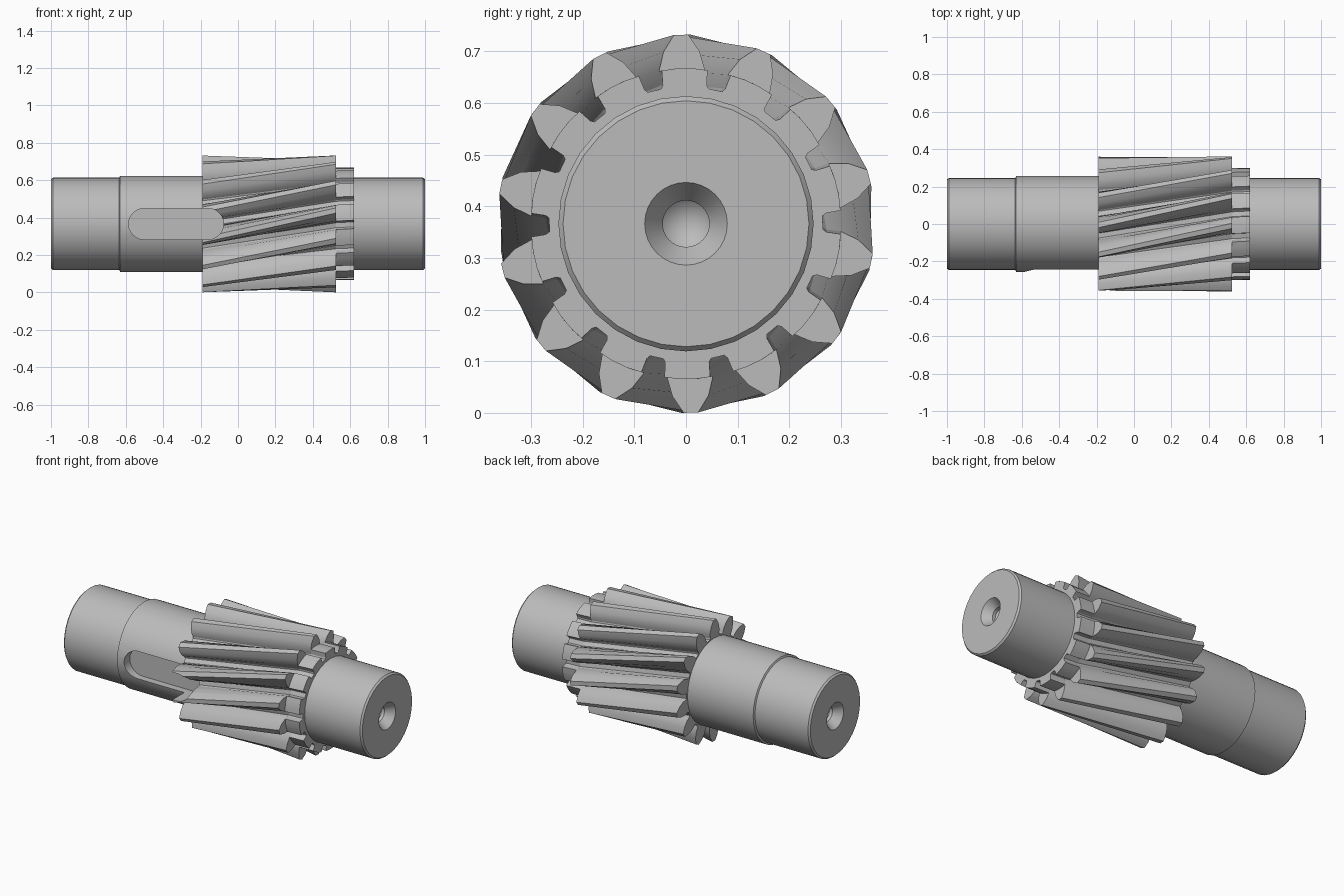
import bpy, bmesh, math
from mathutils import Matrix

cube = bpy.data.objects.get("Cube")
if cube:
    bpy.data.objects.remove(cube, do_unlink=True)

AXIS = 0.366      # height of the shaft axis
TEETH = 14
SIDES = 32

steel = bpy.data.materials.new("steel grey")
steel.use_nodes = True
steel.diffuse_color = (0.5, 0.5, 0.5, 1)
bsdf = next(n for n in steel.node_tree.nodes if n.type == 'BSDF_PRINCIPLED')
bsdf.inputs["Base Color"].default_value = steel.diffuse_color


def finish(bm, name):
    bmesh.ops.remove_doubles(bm, verts=bm.verts, dist=1e-5)
    bmesh.ops.recalc_face_normals(bm, faces=bm.faces)
    bmesh.ops.translate(bm, verts=bm.verts, vec=(0, 0, AXIS))
    mesh = bpy.data.meshes.new(name)
    bm.to_mesh(mesh)
    bm.free()
    mesh.materials.append(steel)
    obj = bpy.data.objects.new(name, mesh)
    bpy.context.collection.objects.link(obj)
    return obj


def lathe(profile, name):
    """Turn (x, radius) points about the x axis."""
    bm = bmesh.new()
    vs = [bm.verts.new((x, 0, r)) for x, r in profile]
    es = [bm.edges.new(pair) for pair in zip(vs, vs[1:])]
    bmesh.ops.spin(bm, geom=vs + es, cent=(0, 0, 0), axis=(1, 0, 0),
                   angle=math.tau, steps=SIDES, use_duplicate=False)
    bmesh.ops.dissolve_degenerate(bm, dist=1e-5, edges=bm.edges)
    return finish(bm, name)


def toothed(name, flank, stations):
    """Loft a toothed outline through (x, angle) stations."""
    half = [(r, -a) for r, a in flank] + [(r, a) for r, a in reversed(flank)]
    bm = bmesh.new()
    rings = []
    for x, turn in stations:
        ring = []
        for i in range(TEETH):
            for r, a in half:
                t = math.radians(turn + a + i * 360 / TEETH)
                ring.append(bm.verts.new((x, r * math.sin(t), r * math.cos(t))))
        rings.append(ring)
    for lo, hi in zip(rings, rings[1:]):
        for i in range(len(lo)):
            j = (i + 1) % len(lo)
            bm.faces.new((lo[i], lo[j], hi[j], hi[i]))
    bm.faces.new(rings[0])
    bm.faces.new(rings[-1])
    return finish(bm, name)


# Shaft with chamfered ends, shoulder and a centre-drilled hole at each end
hole = [(0.89, 0), (0.93, 0.045), (0.95, 0.045), (1, 0.08)]
end = hole + [(1, 0.238), (0.99, 0.247)]
left_end = [(-x, r) for x, r in end]
shaft = lathe(left_end + [(-0.635, 0.247), (-0.63, 0.257), (-0.15, 0.257),
                          (-0.15, 0.247)] + end[::-1], "shaft")

# Helical gear, and the turned-down collar beside it
root = [(0.265, 10), (0.272, 9), (0.3, 8.5)]
gear = toothed("helical_gear", root + [(0.335, 6), (0.366, 2.2)],
               [(-0.19, -26.5), (0.525, -1.5)])
collar = toothed("toothed_collar", root + [(0.301, 3)],
                 [(0.525, -1.5), (0.62, -0.5)])

# Round-ended keyway cutter on the front
bm = bmesh.new()
outline = []
for cx, start in ((-0.16, -90), (-0.502, 90)):
    for k in range(13):
        t = math.radians(start + 15 * k)
        outline.append(bm.verts.new((cx + 0.083 * math.cos(t), -0.2,
                                     0.083 * math.sin(t))))
floor = bm.faces.new(outline)
walls = bmesh.ops.extrude_face_region(bm, geom=[floor], use_keep_orig=True)
bmesh.ops.translate(bm, vec=(0, -0.3, 0),
                    verts=[g for g in walls["geom"] if isinstance(g, bmesh.types.BMVert)])
cutter = finish(bm, "keyway_cutter")
cutter.hide_render = True

for obj in (shaft, gear):
    mod = obj.modifiers.new("keyway", 'BOOLEAN')
    mod.operation = 'DIFFERENCE'
    mod.solver = 'EXACT'
    mod.object = cutter
    bpy.context.view_layer.objects.active = obj
    bpy.ops.object.modifier_apply(modifier=mod.name)
bpy.data.objects.remove(cutter, do_unlink=True)

# Smooth turned surfaces, sharp machined edges
bpy.ops.object.select_all(action='DESELECT')
for obj in (shaft, gear, collar):
    obj.select_set(True)
bpy.context.view_layer.objects.active = shaft
bpy.ops.object.shade_smooth_by_angle(angle=math.radians(25))
